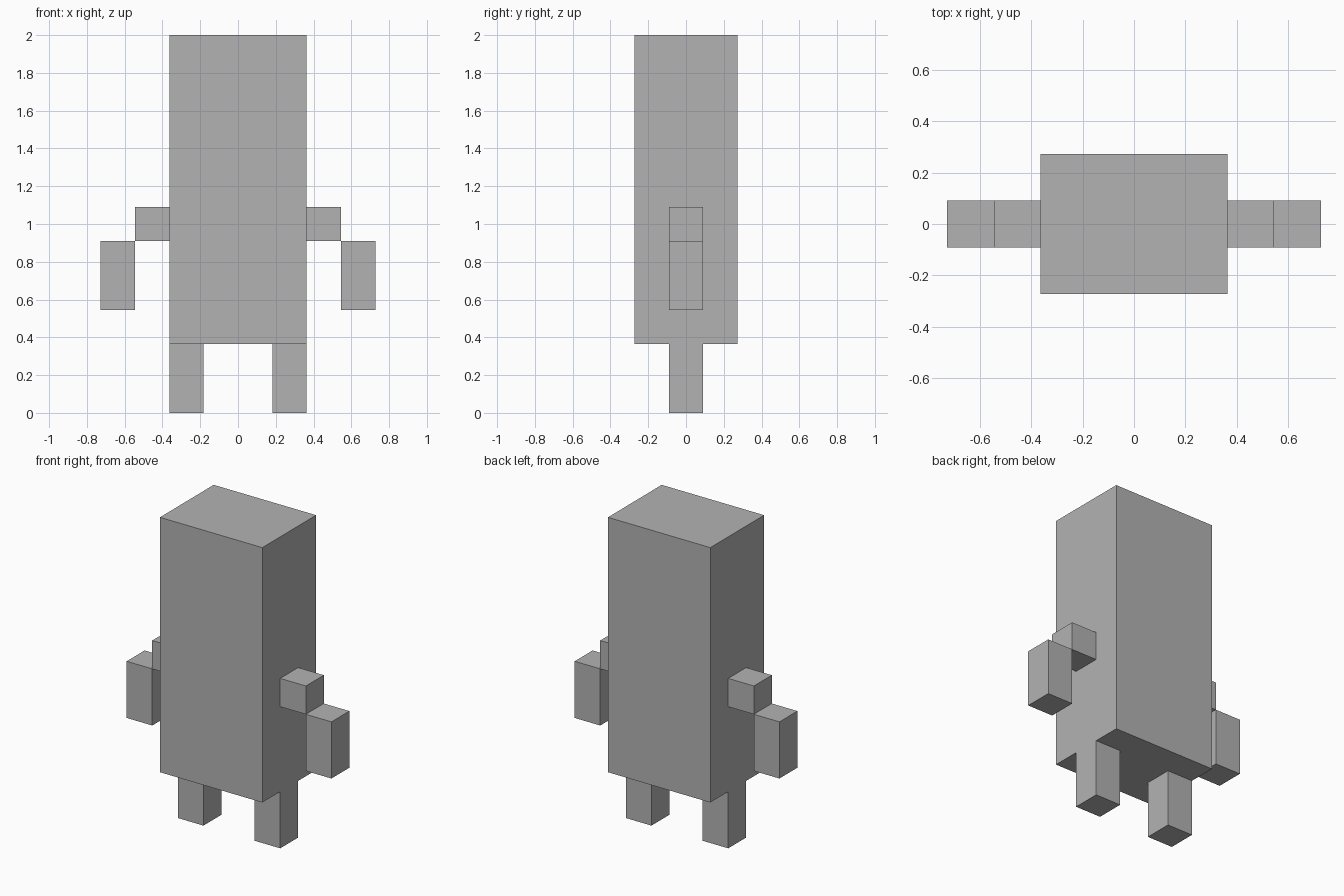
import bpy
import bmesh
from mathutils import Vector

cube = bpy.data.objects.get("Cube")
if cube:
    bpy.data.objects.remove(cube, do_unlink=True)

UNIT = 2 / 11  # the whole figure sits on an eleven-block-high grid

grey = bpy.data.materials.new("plain grey")
grey.use_nodes = True
colour = (0.45, 0.45, 0.45, 1)
grey.diffuse_color = colour
for node in grey.node_tree.nodes:
    if node.type == 'BSDF_PRINCIPLED':
        node.inputs["Base Color"].default_value = colour


def block(name, centre, size):
    """Flat-faced box, with centre and size given in grid blocks."""
    bm = bmesh.new()
    bmesh.ops.create_cube(bm, size=UNIT)
    bmesh.ops.scale(bm, vec=Vector(size), verts=bm.verts)
    mesh = bpy.data.meshes.new(name)
    bm.to_mesh(mesh)
    bm.free()
    mesh.materials.append(grey)
    obj = bpy.data.objects.new(name, mesh)
    obj.location = Vector(centre) * UNIT
    bpy.context.collection.objects.link(obj)
    return obj


# Tall head-and-torso block
block("body", (0, 0, 6.5), (4, 3, 9))

# Limbs, mirrored left and right
for side, s in (("left", 1), ("right", -1)):
    block(side + "_leg", (s * 1.5, 0, 1), (1, 1, 2))
    block(side + "_shoulder", (s * 2.5, 0, 5.5), (1, 1, 1))
    block(side + "_arm", (s * 3.5, 0, 4), (1, 1, 2))
